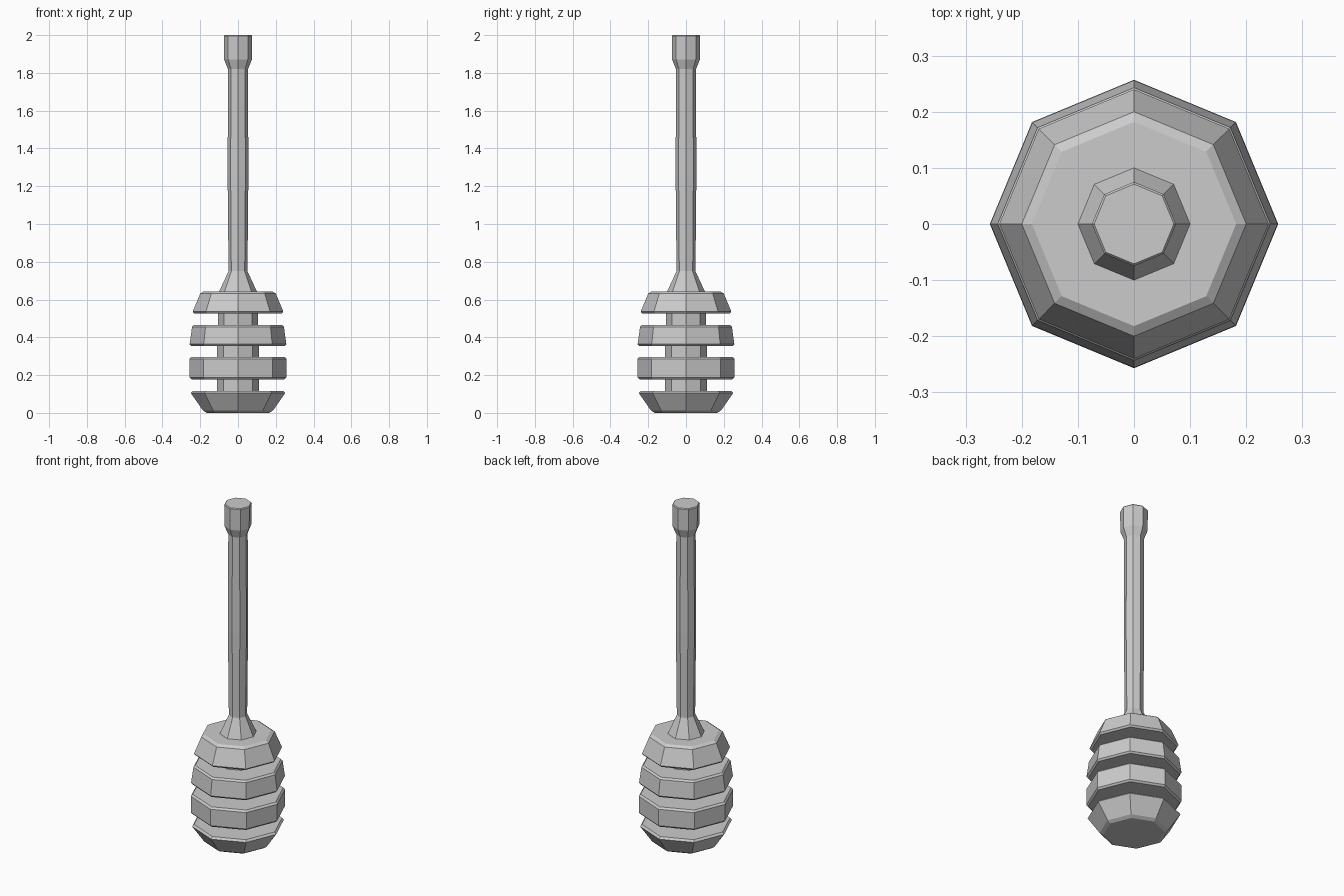
import bpy, bmesh
from math import cos, sin, tau

if "Cube" in bpy.data.objects:
    bpy.data.objects.remove(bpy.data.objects["Cube"])

SIDES = 8


def lathe(name, profile):
    """Spin (radius, z) points into a capped, flat-shaded octagonal solid."""
    bm = bmesh.new()
    rings = [[bm.verts.new((r * cos(tau * i / SIDES), r * sin(tau * i / SIDES), z))
              for i in range(SIDES)] for r, z in profile]
    for low, high in zip(rings, rings[1:]):
        for i in range(SIDES):
            j = (i + 1) % SIDES
            bm.faces.new((low[i], low[j], high[j], high[i]))
    bm.faces.new(rings[0][::-1])
    bm.faces.new(rings[-1])
    bmesh.ops.recalc_face_normals(bm, faces=bm.faces)
    mesh = bpy.data.meshes.new(name)
    bm.to_mesh(mesh)
    bm.free()
    obj = bpy.data.objects.new(name, mesh)
    bpy.context.collection.objects.link(obj)
    return obj


# Grooved dipper head: four bevelled discs joined by a narrow core
head = [
    (0.165, 0.0), (0.185, 0.012), (0.25, 0.105), (0.24, 0.117), (0.11, 0.117),
    (0.11, 0.178), (0.247, 0.178), (0.257, 0.188), (0.257, 0.285), (0.247, 0.296), (0.11, 0.296),
    (0.11, 0.354), (0.247, 0.354), (0.256, 0.364), (0.243, 0.456), (0.233, 0.466), (0.106, 0.466),
    (0.106, 0.526), (0.231, 0.526), (0.24, 0.536), (0.2, 0.632), (0.182, 0.643),
]
# Flared neck, slim handle and end knob
handle = [
    (0.1, 0.643), (0.05, 0.75), (0.055, 1.25), (0.053, 1.82),
    (0.073, 1.87), (0.075, 1.995), (0.071, 2.0),
]
lathe("honey_dipper", head + handle)
